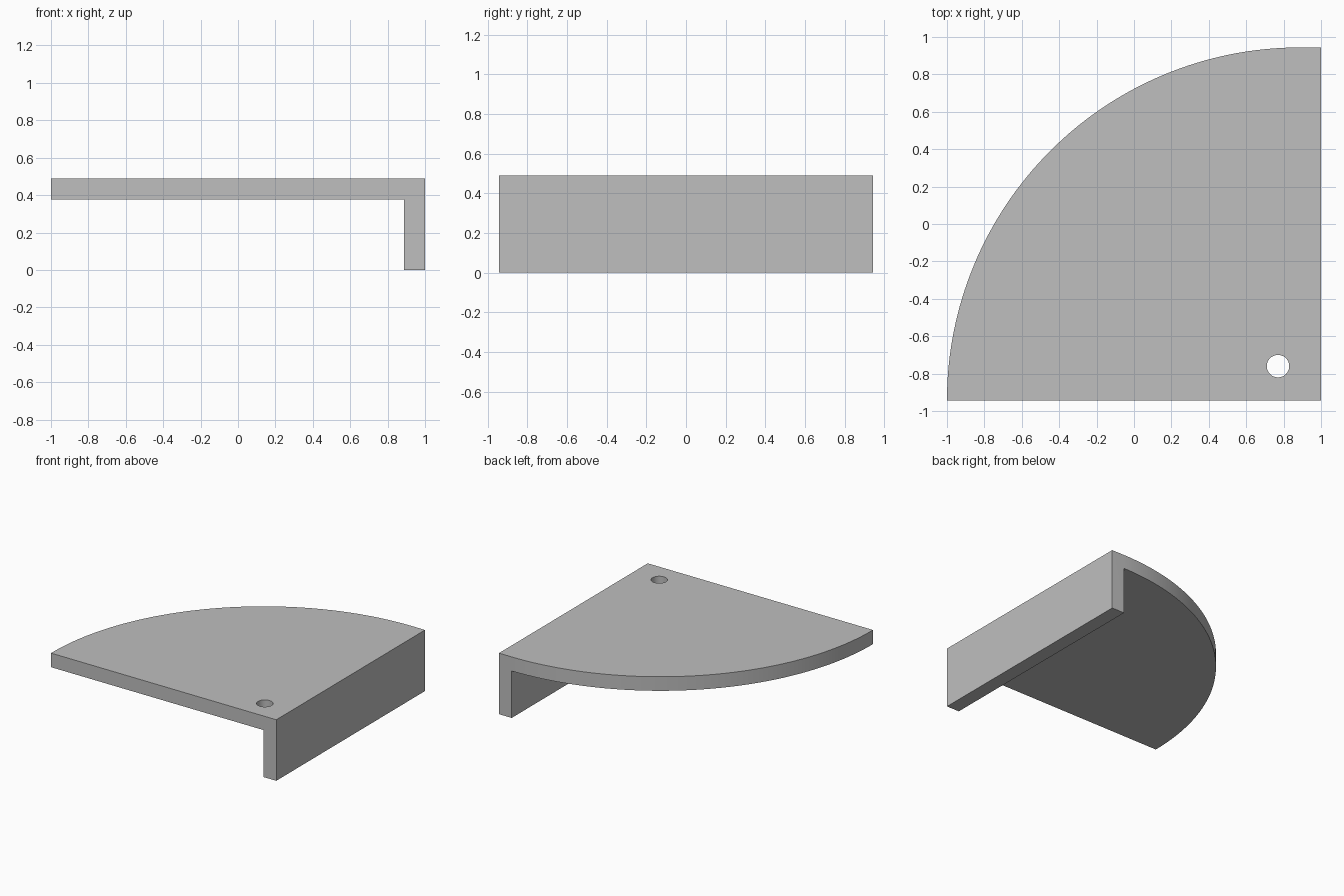
import bpy, bmesh
from math import sin, cos, pi, radians

cube = bpy.data.objects.get("Cube")
if cube:
    bpy.data.objects.remove(cube, do_unlink=True)

HALF_Y, TOP, THICK = 0.943, 0.49, 0.113
WALL_X = 1 - THICK          # inner face of the side wall, also the arc centre
RADIUS = WALL_X + 1

grey = bpy.data.materials.new("plain_grey")
grey.use_nodes = True
colour = (0.52, 0.52, 0.52, 1)
grey.diffuse_color = colour
grey.node_tree.nodes["Principled BSDF"].inputs["Base Color"].default_value = colour


def prism(name, outline, z0, z1):
    """Extrude a flat outline upwards from z0 to z1."""
    bm = bmesh.new()
    face = bm.faces.new([bm.verts.new((x, y, z0)) for x, y in outline])
    new = bmesh.ops.extrude_face_region(bm, geom=[face])["geom"]
    bmesh.ops.translate(bm, vec=(0, 0, z1 - z0),
                        verts=[v for v in new if isinstance(v, bmesh.types.BMVert)])
    bmesh.ops.recalc_face_normals(bm, faces=bm.faces)
    mesh = bpy.data.meshes.new(name)
    bm.to_mesh(mesh)
    bm.free()
    mesh.materials.append(grey)
    obj = bpy.data.objects.new(name, mesh)
    bpy.context.collection.objects.link(obj)
    return obj


def arc(cx, cy, r, start, end, steps):
    angles = [start + (end - start) * i / steps for i in range(steps + 1)]
    return [(cx + r * cos(a), cy + r * sin(a)) for a in angles]


# Quarter-round shelf with a straight strip along the side wall
outline = arc(WALL_X, -HALF_Y, RADIUS, pi / 2, pi, 64)
shelf = prism("quarter_round_shelf", outline + [(1, -HALF_Y), (1, HALF_Y)], 0, TOP)

# Space below the shelf, and the small round hole near the corner
recess = prism("recess_cutter", [(-1.2, -1.2), (WALL_X, -1.2), (WALL_X, 1.2), (-1.2, 1.2)],
               -0.2, TOP - THICK)
hole = prism("hole_cutter", arc(0.77, -0.76, 0.06, 0, 2 * pi, 48)[:-1], 0.2, 0.7)

bpy.ops.object.select_all(action="DESELECT")
bpy.context.view_layer.objects.active = shelf
shelf.select_set(True)
for cutter in (recess, hole):
    cutter.hide_render = True
    cut = shelf.modifiers.new(cutter.name, "BOOLEAN")
    cut.operation = "DIFFERENCE"
    cut.solver = "EXACT"
    cut.object = cutter
    bpy.ops.object.modifier_apply(modifier=cut.name)
    bpy.data.objects.remove(cutter, do_unlink=True)

bpy.ops.object.shade_smooth_by_angle(angle=radians(30))
